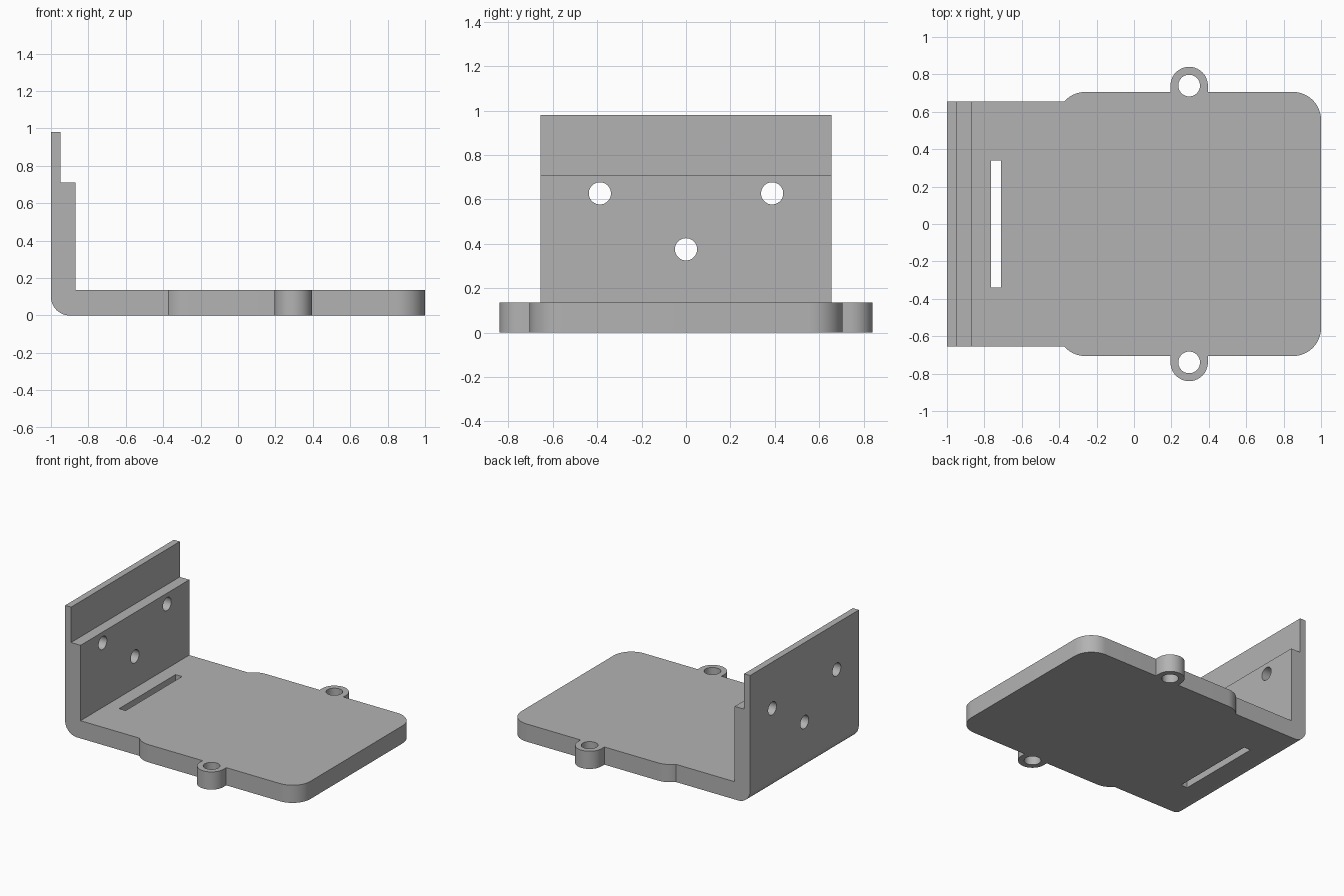
import bpy, bmesh
from math import sin, cos, pi, radians, asin
from mathutils import Vector

cube = bpy.data.objects.get("Cube")
if cube:
    bpy.data.objects.remove(cube, do_unlink=True)

grey = bpy.data.materials.new("plain grey")
grey.use_nodes = True
colour = (0.45, 0.45, 0.45, 1)
grey.diffuse_color = colour
grey.node_tree.nodes["Principled BSDF"].inputs["Base Color"].default_value = colour


def arc(cx, cy, r, start, end, steps=12):
    """Points along an arc, angles in degrees."""
    angles = [radians(start + (end - start) * i / steps) for i in range(steps + 1)]
    return [(cx + r * cos(a), cy + r * sin(a)) for a in angles]


def prism(name, points, place, sweep):
    """Closed 2D profile placed in space and extruded along sweep."""
    bm = bmesh.new()
    face = bm.faces.new([bm.verts.new(place(u, v)) for u, v in points])
    grown = bmesh.ops.extrude_face_region(bm, geom=[face])["geom"]
    moved = [g for g in grown if isinstance(g, bmesh.types.BMVert)]
    bmesh.ops.translate(bm, verts=moved, vec=Vector(sweep))
    bmesh.ops.recalc_face_normals(bm, faces=bm.faces)
    mesh = bpy.data.meshes.new(name)
    bm.to_mesh(mesh)
    bm.free()
    mesh.materials.append(grey)
    obj = bpy.data.objects.new(name, mesh)
    bpy.context.collection.objects.link(obj)
    return obj


def combine(body, tool, operation):
    """Apply a boolean and discard the tool."""
    tool.hide_render = True
    bpy.context.view_layer.objects.active = body
    mod = body.modifiers.new(operation, "BOOLEAN")
    mod.operation, mod.solver, mod.object = operation, "EXACT", tool
    bpy.ops.object.modifier_apply(modifier=mod.name)
    bpy.data.objects.remove(tool, do_unlink=True)


def flat(u, v):
    return (u, v, -0.1)


wall_y, plate_y, corner = 0.655, 0.706, 0.15
ear_x, ear_y, ear_r = 0.295, 0.74, 0.1

# Side profile: plate, rounded bend and stepped wall
profile = [(1.1, 0), (1.1, 0.135), (-0.87, 0.135), (-0.87, 0.71),
           (-0.95, 0.71), (-0.95, 0.98), (-1, 0.98)]
profile += arc(-0.9, 0.1, 0.1, 180, 270)
bracket = prism("mounting_bracket", profile, lambda u, v: (u, -1, v), (0, 2, 0))

# Half of the plan outline: shoulder, screw ear, rounded front corner
centre_y = plate_y - corner
shoulder = 180 - asin((wall_y - centre_y) / corner) * 180 / pi
half = [(-1.1, wall_y)]
half += arc(-0.26, centre_y, corner, shoulder, 90)
half += [(ear_x - ear_r, plate_y)]
half += arc(ear_x, ear_y, ear_r, 180, 0, 32)
half += [(ear_x + ear_r, plate_y)]
half += arc(1 - corner, centre_y, corner, 90, 0)
outline = half + [(x, -y) for x, y in reversed(half)]
combine(bracket, prism("plan_outline", outline, flat, (0, 0, 1.4)), "INTERSECT")

# Screw holes in the ears
for side in (1, -1):
    ring = arc(ear_x, side * ear_y, 0.058, 0, 350, 35)
    combine(bracket, prism("ear_hole", ring, flat, (0, 0, 0.5)), "DIFFERENCE")

# Slot through the plate
slot = [(x, y) for x, y in ((-0.765, -0.34), (-0.71, -0.34), (-0.71, 0.34), (-0.765, 0.34))]
combine(bracket, prism("strap_slot", slot, flat, (0, 0, 0.5)), "DIFFERENCE")

# Three holes through the wall
for y, z in ((-0.388, 0.627), (0.388, 0.627), (0, 0.375)):
    ring = arc(y, z, 0.05, 0, 350, 35)
    hole = prism("wall_hole", ring, lambda u, v: (-1.2, u, v), (0.6, 0, 0))
    combine(bracket, hole, "DIFFERENCE")

# Smooth the arcs, keep the edges sharp
bpy.ops.object.select_all(action="DESELECT")
bracket.select_set(True)
bpy.context.view_layer.objects.active = bracket
bpy.ops.object.shade_smooth_by_angle(angle=radians(25))
